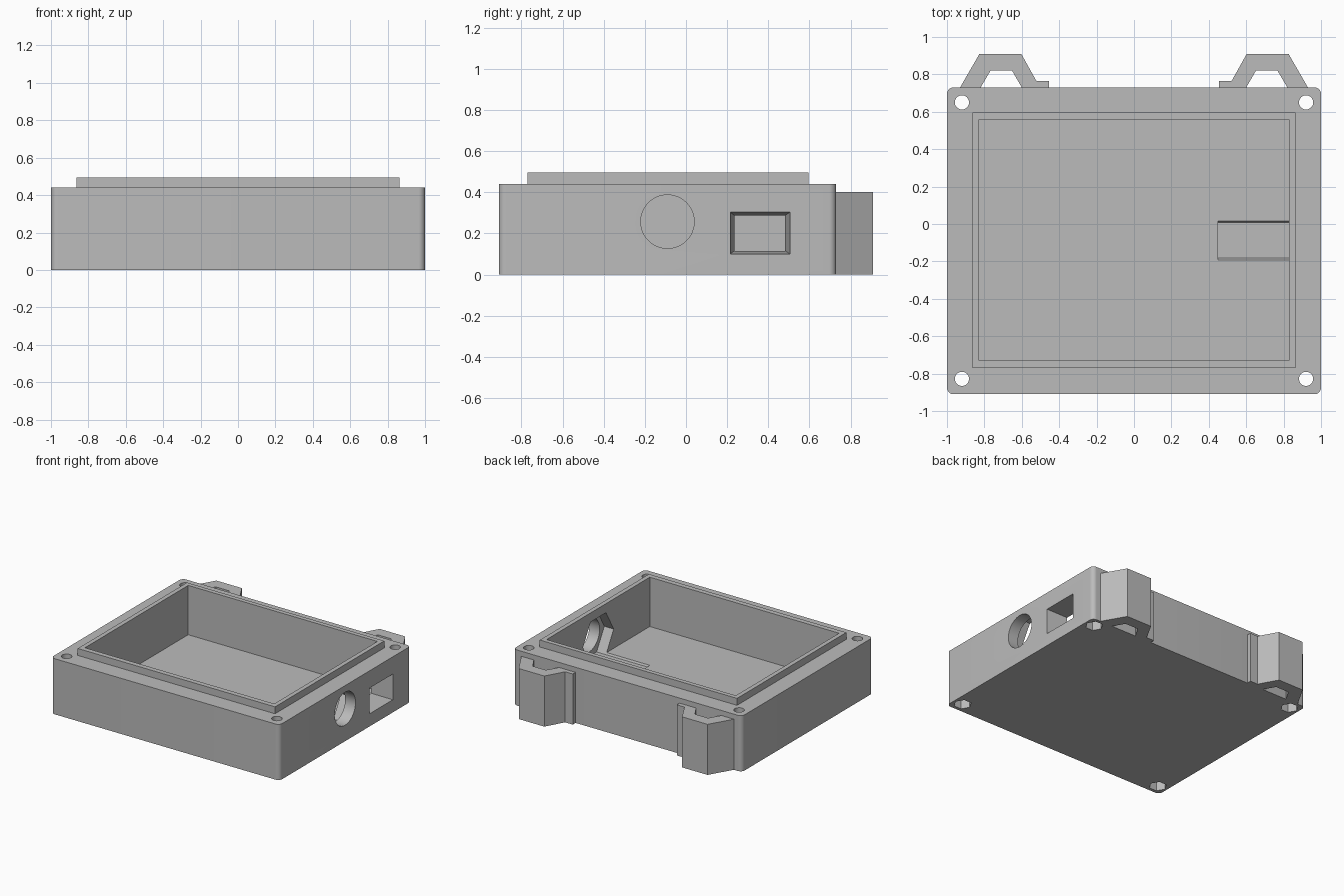
import bpy, bmesh
from math import cos, sin, pi, radians
from mathutils import Vector

cube = bpy.data.objects.get("Cube")
if cube:
    bpy.data.objects.remove(cube, do_unlink=True)

grey = bpy.data.materials.new("plain grey")
grey.use_nodes = True
colour = (0.5, 0.5, 0.5, 1)
grey.diffuse_color = colour
grey.node_tree.nodes["Principled BSDF"].inputs["Base Color"].default_value = colour


def loft(name, start, end):
    """Solid between two matching loops of 3D points."""
    bm = bmesh.new()
    a = [bm.verts.new(p) for p in start]
    b = [bm.verts.new(p) for p in end]
    bm.faces.new(a)
    bm.faces.new(b)
    for i in range(len(a)):
        j = (i + 1) % len(a)
        bm.faces.new((a[i], a[j], b[j], b[i]))
    bmesh.ops.recalc_face_normals(bm, faces=bm.faces)
    mesh = bpy.data.meshes.new(name)
    bm.to_mesh(mesh)
    bm.free()
    mesh.materials.append(grey)
    obj = bpy.data.objects.new(name, mesh)
    bpy.context.collection.objects.link(obj)
    return obj


def upright(name, outline, z0, z1):
    return loft(name, [(x, y, z0) for x, y in outline], [(x, y, z1) for x, y in outline])


def rect(a0, a1, b0, b1):
    return [(a0, b0), (a1, b0), (a1, b1), (a0, b1)]


def ring(cx, cy, r, n):
    return [(cx + r * cos(2 * pi * i / n), cy + r * sin(2 * pi * i / n)) for i in range(n)]


def rounded_rect(x0, x1, y0, y1, r, steps=8):
    pts = []
    corners = [(x1 - r, y1 - r), (x0 + r, y1 - r), (x0 + r, y0 + r), (x1 - r, y0 + r)]
    for k, (cx, cy) in enumerate(corners):
        for i in range(steps + 1):
            t = pi / 2 * (k + i / steps)
            pts.append((cx + r * cos(t), cy + r * sin(t)))
    return pts


def sideways(name, near, x0, far, x1):
    """Solid along x between two outlines given in y and z."""
    return loft(name, [(x0, y, z) for y, z in near], [(x1, y, z) for y, z in far])


def combine(obj, tool, operation):
    mod = obj.modifiers.new(operation.lower(), 'BOOLEAN')
    mod.operation = operation
    mod.solver = 'EXACT'
    mod.object = tool
    bpy.ops.object.select_all(action='DESELECT')
    bpy.context.view_layer.objects.active = obj
    obj.select_set(True)
    bpy.ops.object.modifier_apply(modifier=mod.name)
    bpy.data.objects.remove(tool, do_unlink=True)


# Case with raised lip and open cavity
case = upright("case", rounded_rect(-1, 1, -0.91, 0.73, 0.035), 0, 0.44)
combine(case, upright("lip", rect(-0.863, 0.863, -0.77, 0.595), 0.3, 0.495), 'UNION')
combine(case, upright("cavity", rect(-0.828, 0.828, -0.73, 0.56), 0.105, 0.7), 'DIFFERENCE')

# Corner screw holes with hexagonal nut pockets underneath
for x in (-0.92, 0.92):
    for y in (-0.828, 0.65):
        combine(case, upright("screw_hole", ring(x, y, 0.038, 32), -0.1, 0.6), 'DIFFERENCE')
        combine(case, upright("nut_pocket", ring(x, y, 0.065, 6), -0.1, 0.1), 'DIFFERENCE')

# Round socket hole with a hexagonal recess on the inside
hexagon = ring(-0.087, 0.257, 0.192, 6)
combine(case, sideways("socket_recess", hexagon, 0.45, hexagon, 0.91), 'DIFFERENCE')
circle = ring(-0.09, 0.257, 0.13, 48)
combine(case, sideways("socket_hole", circle, 0.8, circle, 1.1), 'DIFFERENCE')

# Tapered cable window
combine(case, sideways("cable_window", rect(0.235, 0.482, 0.115, 0.287), 0.826,
                       rect(0.215, 0.506, 0.1, 0.303), 1.001), 'DIFFERENCE')

# Mounting clips on the back
clip = [(0.93, 0.73), (0.826, 0.91), (0.603, 0.91), (0.522, 0.765), (0.455, 0.765),
        (0.455, 0.73), (0.6, 0.73), (0.652, 0.82), (0.767, 0.82), (0.82, 0.73)]
clips = [upright(name, [(side * x, y) for x, y in clip], 0, 0.4)
         for name, side in (("left_clip", 1), ("right_clip", -1))]

# Smooth the round parts only
bpy.ops.object.select_all(action='DESELECT')
case.select_set(True)
bpy.context.view_layer.objects.active = case
bpy.ops.object.shade_smooth_by_angle(angle=radians(30))
